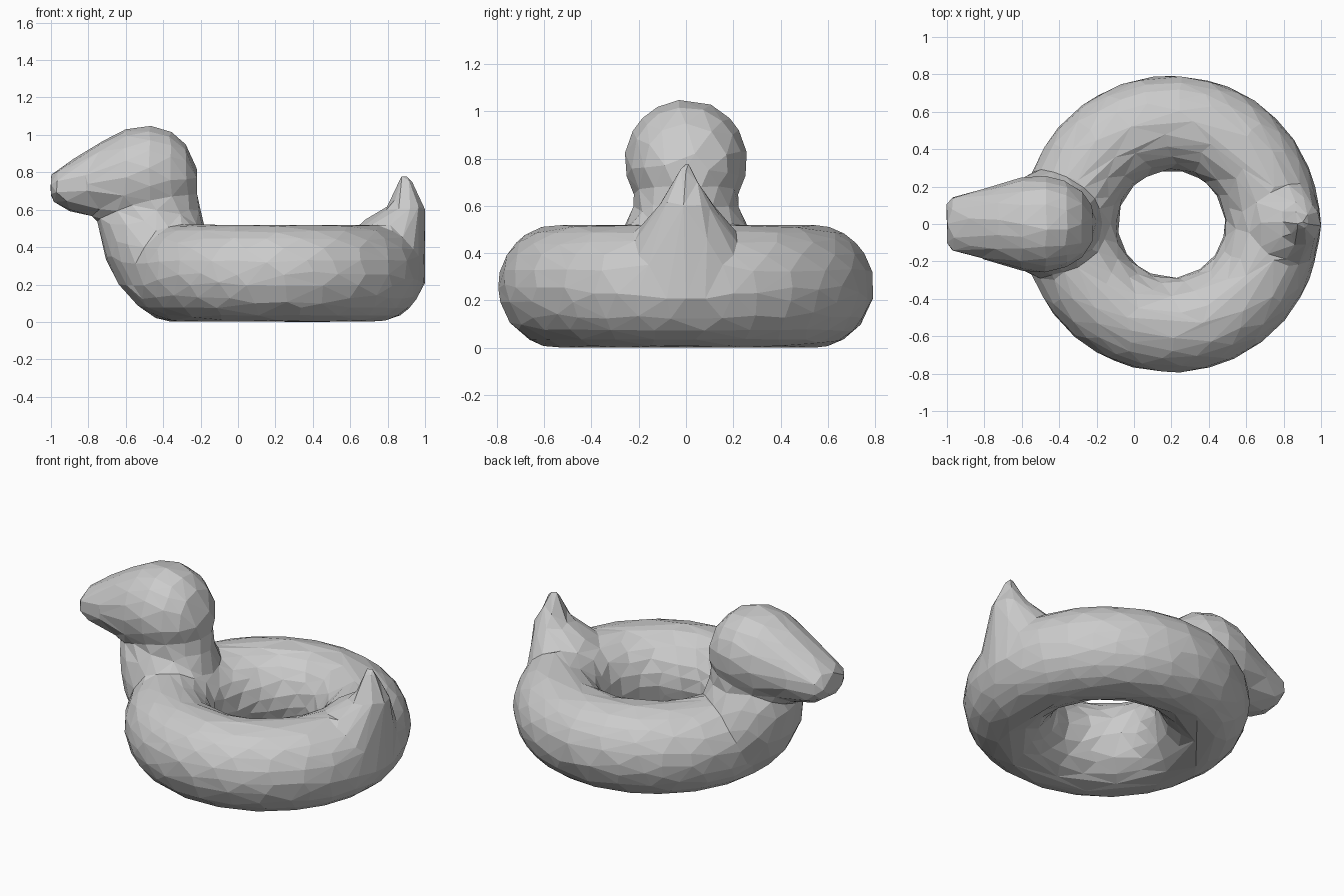
import bpy, bmesh, math

cube = bpy.data.objects.get("Cube")
if cube:
    bpy.data.objects.remove(cube, do_unlink=True)

SIDES = 24
bm = bmesh.new()


def skin(loops, closed=False):
    """Bridge successive loops of points; cap the ends unless closed."""
    rings = [[bm.verts.new(p) for p in loop] for loop in loops]
    n = len(rings[0])
    pairs = list(zip(rings, rings[1:]))
    if closed:
        pairs.append((rings[-1], rings[0]))
    faces = [bm.faces.new((a[i], a[(i + 1) % n], b[(i + 1) % n], b[i]))
             for a, b in pairs for i in range(n)]
    if not closed:
        faces += [bm.faces.new(rings[0]), bm.faces.new(rings[-1])]
    bmesh.ops.recalc_face_normals(bm, faces=faces)


def ellipse(ru, rv):
    steps = [2 * math.pi * i / SIDES for i in range(SIDES)]
    return [(ru * math.cos(a), rv * math.sin(a)) for a in steps]


def upright(sections):
    """Loft of level ellipses: height, x from, x to, half width."""
    skin([[((x0 + x1) / 2 + u, v, z) for u, v in ellipse((x1 - x0) / 2, w)]
          for z, x0, x1, w in sections])


def lengthwise(sections):
    """Loft of ellipses across x: x, z from, z to, half width."""
    skin([[(x, u, (z0 + z1) / 2 + v) for u, v in ellipse(w, (z1 - z0) / 2)]
          for x, z0, z1, w in sections])


# Swim ring
RING_X, MAJOR, TUBE = 0.2, 0.54, 0.26
ring = []
for k in range(48):
    a = 2 * math.pi * k / 48
    ring.append([(RING_X + (MAJOR + u) * math.cos(a), (MAJOR + u) * math.sin(a), TUBE + v)
                 for u, v in ellipse(TUBE - 0.005, TUBE)])
skin(ring, closed=True)

# Chest and neck
upright([(0.1, -0.55, -0.2, 0.22), (0.2, -0.64, -0.16, 0.28), (0.32, -0.7, -0.15, 0.3),
         (0.42, -0.73, -0.16, 0.29), (0.52, -0.75, -0.18, 0.26), (0.6, -0.74, -0.2, 0.22),
         (0.72, -0.7, -0.22, 0.22)])

# Head and beak
lengthwise([(-1.0, 0.66, 0.78, 0.11), (-0.97, 0.63, 0.81, 0.15), (-0.9, 0.59, 0.86, 0.17),
            (-0.8, 0.57, 0.92, 0.19), (-0.7, 0.55, 0.98, 0.22), (-0.6, 0.53, 1.03, 0.25),
            (-0.47, 0.53, 1.05, 0.26), (-0.36, 0.55, 1.02, 0.23), (-0.28, 0.6, 0.95, 0.18),
            (-0.22, 0.68, 0.82, 0.09)])

# Pointed tail
upright([(0.2, 0.6, 1.0, 0.3), (0.4, 0.62, 1.0, 0.26), (0.5, 0.64, 1.0, 0.2),
         (0.54, 0.67, 1.0, 0.17), (0.6, 0.78, 1.0, 0.12), (0.66, 0.83, 0.97, 0.08),
         (0.78, 0.87, 0.92, 0.015)])

mesh = bpy.data.meshes.new("bird_swim_ring")
bm.to_mesh(mesh)
bm.free()
float_body = bpy.data.objects.new("bird_swim_ring", mesh)
bpy.context.collection.objects.link(float_body)

# Plain grey skin
grey = bpy.data.materials.new("plain grey")
grey.use_nodes = True
colour = (0.6, 0.6, 0.6, 1)
grey.diffuse_color = colour
grey.node_tree.nodes["Principled BSDF"].inputs["Base Color"].default_value = colour
mesh.materials.append(grey)

# Fuse the parts into one skin, then reduce it to broad facets
fuse = float_body.modifiers.new("fuse", 'REMESH')
fuse.mode = 'VOXEL'
fuse.voxel_size = 0.025
fuse.use_smooth_shade = False
facet = float_body.modifiers.new("facet", 'DECIMATE')
facet.ratio = 0.035
